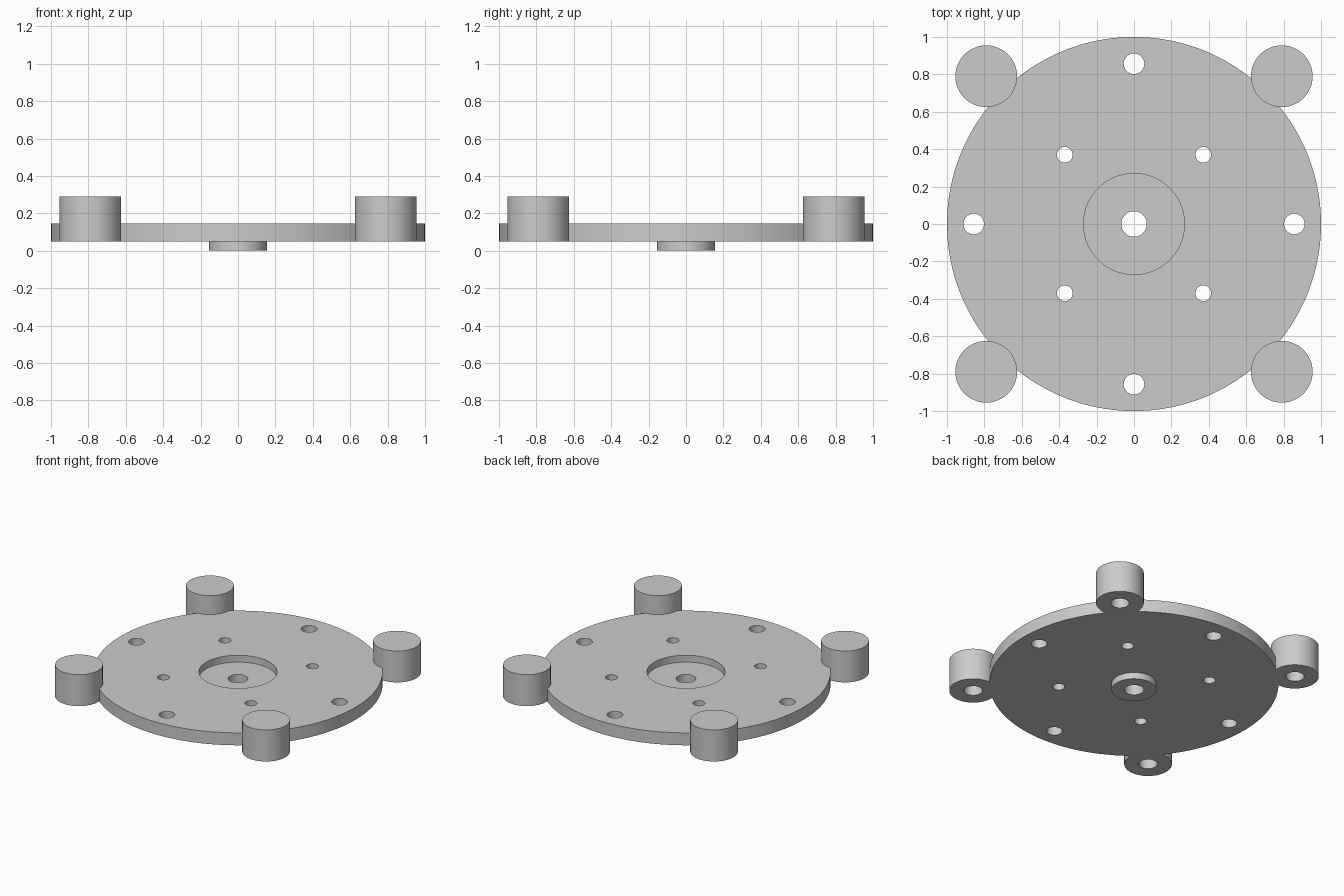
import bpy
import math

cube = bpy.data.objects.get("Cube")
if cube:
    bpy.data.objects.remove(cube, do_unlink=True)

# Single grey material
grey = bpy.data.materials.new("plain grey")
grey.use_nodes = True
colour = (0.6, 0.6, 0.6, 1)
grey.diffuse_color = colour
grey.node_tree.nodes["Principled BSDF"].inputs["Base Color"].default_value = colour

BOTTOM, TOP = 0.05, 0.145      # plate faces
BOSS_TOP, BOSS_POS = 0.29, 0.79
RECESS_FLOOR = 0.093


def cylinder(name, x, y, radius, z0, z1, sides=64):
    bpy.ops.mesh.primitive_cylinder_add(
        vertices=sides, radius=radius, depth=z1 - z0, location=(x, y, (z0 + z1) / 2))
    obj = bpy.context.object
    obj.name = name
    obj.data.materials.append(grey)
    return obj


def combine(body, tool, operation):
    """Apply one boolean and discard the tool."""
    mod = body.modifiers.new(operation.lower(), 'BOOLEAN')
    mod.operation = operation
    mod.solver = 'EXACT'
    mod.object = tool
    bpy.context.view_layer.objects.active = body
    bpy.ops.object.modifier_apply(modifier=mod.name)
    bpy.data.objects.remove(tool, do_unlink=True)


corners = [(sx, sy) for sx in (-1, 1) for sy in (-1, 1)]
axes = [(1, 0), (0, 1), (-1, 0), (0, -1)]

# Round plate with underside hub and four corner bosses
plate = cylinder("mounting_plate", 0, 0, 1, BOTTOM, TOP, 160)
combine(plate, cylinder("hub", 0, 0, 0.155, 0, 0.07), 'UNION')
for sx, sy in corners:
    boss = cylinder("boss", sx * BOSS_POS, sy * BOSS_POS, 0.165, BOTTOM, BOSS_TOP)
    combine(plate, boss, 'UNION')

# Centre recess and through bore
cuts = [cylinder("recess", 0, 0, 0.27, RECESS_FLOOR, 0.4, 96),
        cylinder("bore", 0, 0, 0.068, -0.1, 0.4)]
# Rim holes on the axes
cuts += [cylinder("rim_hole", 0.857 * ax, 0.857 * ay, 0.055, -0.1, 0.4, 48) for ax, ay in axes]
# Inner holes on the diagonals, and blind holes under the bosses
for sx, sy in corners:
    cuts.append(cylinder("inner_hole", 0.37 * sx, 0.37 * sy, 0.042, -0.1, 0.4, 48))
    cuts.append(cylinder("blind_hole", sx * BOSS_POS, sy * BOSS_POS, 0.064, -0.1, 0.24, 48))
for cut in cuts:
    combine(plate, cut, 'DIFFERENCE')

# Smooth walls, sharp rims
bpy.ops.object.select_all(action='DESELECT')
plate.select_set(True)
bpy.context.view_layer.objects.active = plate
bpy.ops.object.shade_smooth_by_angle(angle=math.radians(30))
